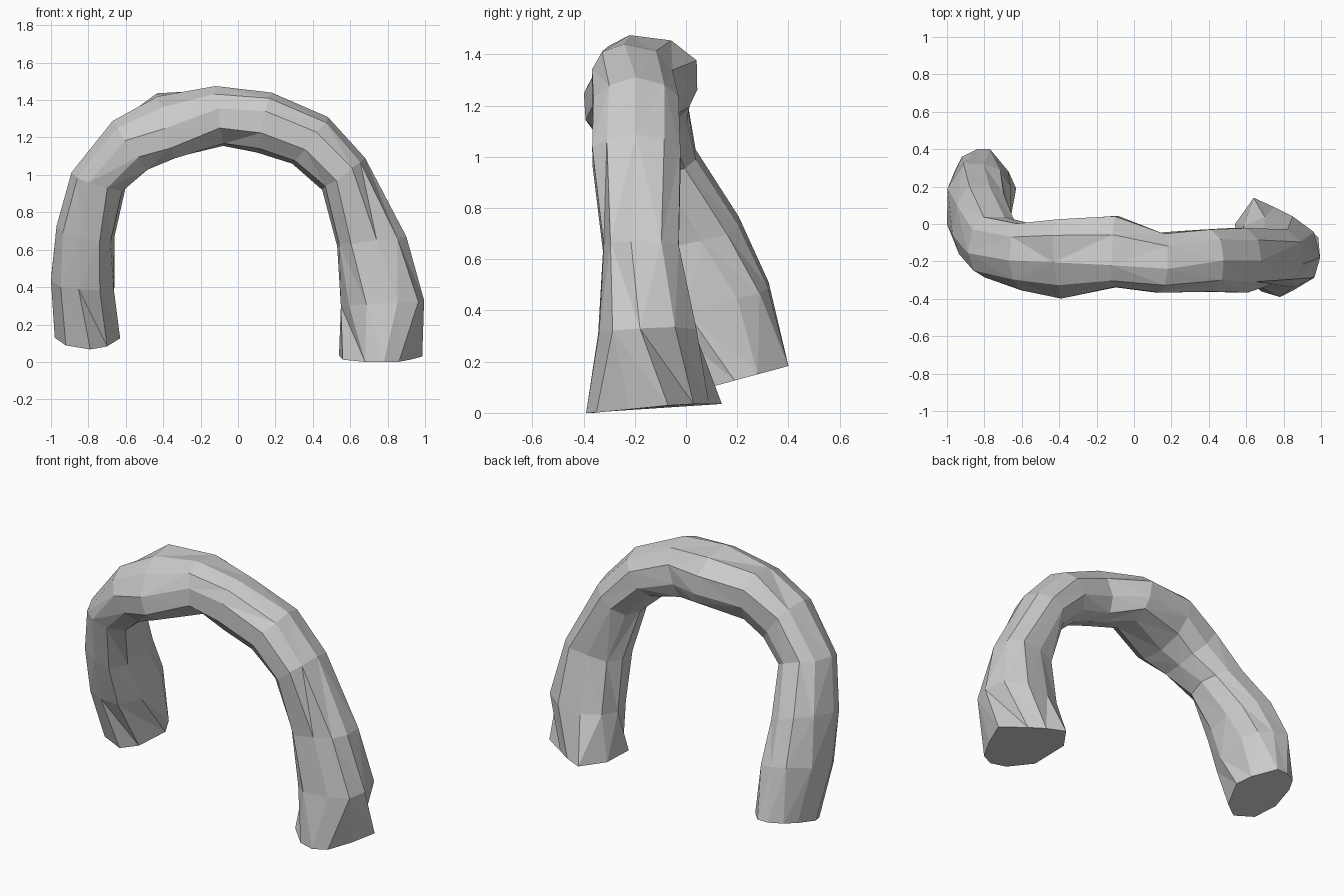
import bpy, bmesh, math, random

random.seed(4)
SIDES = 10

# Stations along the arch between the feet, left to right:
# outer x, outer z, inner x, inner z, y centre, y half-depth, tilt in y, diagonal skew of y, of width
STATIONS = [
    (-1.00, 0.46, -0.66, 0.42, 0.10, 0.22, 0.25, -0.10, 0.03),
    (-0.97, 0.74, -0.66, 0.66, 0.00, 0.205, 0.20, -0.06, 0.02),
    (-0.89, 1.02, -0.60, 0.93, -0.125, 0.165, 0.20, -0.03, 0.0),
    (-0.67, 1.29, -0.48, 1.03, -0.175, 0.18, 0.06, -0.02, 0.02),
    (-0.43, 1.42, -0.35, 1.09, -0.185, 0.21, 0.0, -0.02, 0.06),
    (-0.12, 1.475, -0.08, 1.155, -0.15, 0.19, 0.0, -0.07, 0.01),
    (0.18, 1.44, 0.10, 1.12, -0.21, 0.16, 0.0, -0.03, 0.0),
    (0.48, 1.31, 0.29, 1.06, -0.195, 0.165, 0.0, 0.0, 0.0),
    (0.68, 1.09, 0.45, 0.92, -0.195, 0.17, 0.0, 0.0, 0.0),
    (0.90, 0.67, 0.53, 0.62, -0.175, 0.15, 0.0, -0.04, 0.04),
    (0.995, 0.33, 0.55, 0.30, -0.15, 0.19, 0.0, -0.03, 0.0),
]
# Ground outlines of the feet (x, y), from the outer side round by the back
LEFT_FOOT = [(-0.98, 0.13), (-0.96, 0.28), (-0.92, 0.36), (-0.84, 0.40), (-0.77, 0.40),
             (-0.67, 0.28), (-0.63, 0.19), (-0.70, 0.03), (-0.79, -0.03), (-0.92, 0.01)]
RIGHT_FOOT = [(0.985, -0.07), (0.84, 0.03), (0.75, 0.09), (0.64, 0.14), (0.54, 0.0),
              (0.56, -0.24), (0.68, -0.36), (0.78, -0.39), (0.86, -0.35), (0.93, -0.22)]


def soft(v, p=0.9):
    return math.copysign(abs(v) ** p, v)


bm = bmesh.new()

# Left foot is cut on a slant, right foot almost level
rings = [[bm.verts.new((x, y, 0.075 + 0.27 * y + 0.15 * max(0, -x - 0.85))) for x, y in LEFT_FOOT]]

top = soft(math.sin(math.radians(72)))
for ox, oz, ix, iz, yc, half, tilt, skew_y, skew_u in STATIONS:
    cx, cz = (ox + ix) / 2, (oz + iz) / 2
    ux, uz = (ox - ix) / 2, (oz - iz) / 2
    length = math.hypot(ux, uz)
    ring = []
    for k in range(SIDES):
        t = 2 * math.pi * k / SIDES
        c, s = soft(math.cos(t)), soft(math.sin(t)) / top
        u = c + skew_u * s / length
        y = half * s + skew_y * c * (1 - s * s)
        j = 0 if k in (0, SIDES // 2) else 0.009
        ring.append(bm.verts.new((
            cx + ux * u + random.uniform(-j, j),
            yc + y + random.uniform(-j, j) * 0.5,
            cz + uz * u + tilt * y + random.uniform(-j, j))))
    rings.append(ring)

rings.append([bm.verts.new((x, y, min(0.035, 0.1 * max(0, y + 0.36)))) for x, y in RIGHT_FOOT])

# Faceted skin between stations, with uneven triangles as on rough stone
for a, b in zip(rings, rings[1:]):
    for k in range(SIDES):
        m = (k + 1) % SIDES
        quad = (a[k], a[m], b[m], b[k])
        if random.random() < 0.5:
            tris = ((0, 1, 2), (0, 2, 3))
        else:
            tris = ((0, 1, 3), (1, 2, 3))
        for tri in tris:
            bm.faces.new([quad[i] for i in tri])

# Closed feet
bm.faces.new(rings[0])
bm.faces.new(rings[-1])
bmesh.ops.recalc_face_normals(bm, faces=bm.faces)

mesh = bpy.data.meshes.new("stone_arch")
bm.to_mesh(mesh)
bm.free()
arch = bpy.data.objects.new("stone_arch", mesh)
bpy.context.collection.objects.link(arch)
